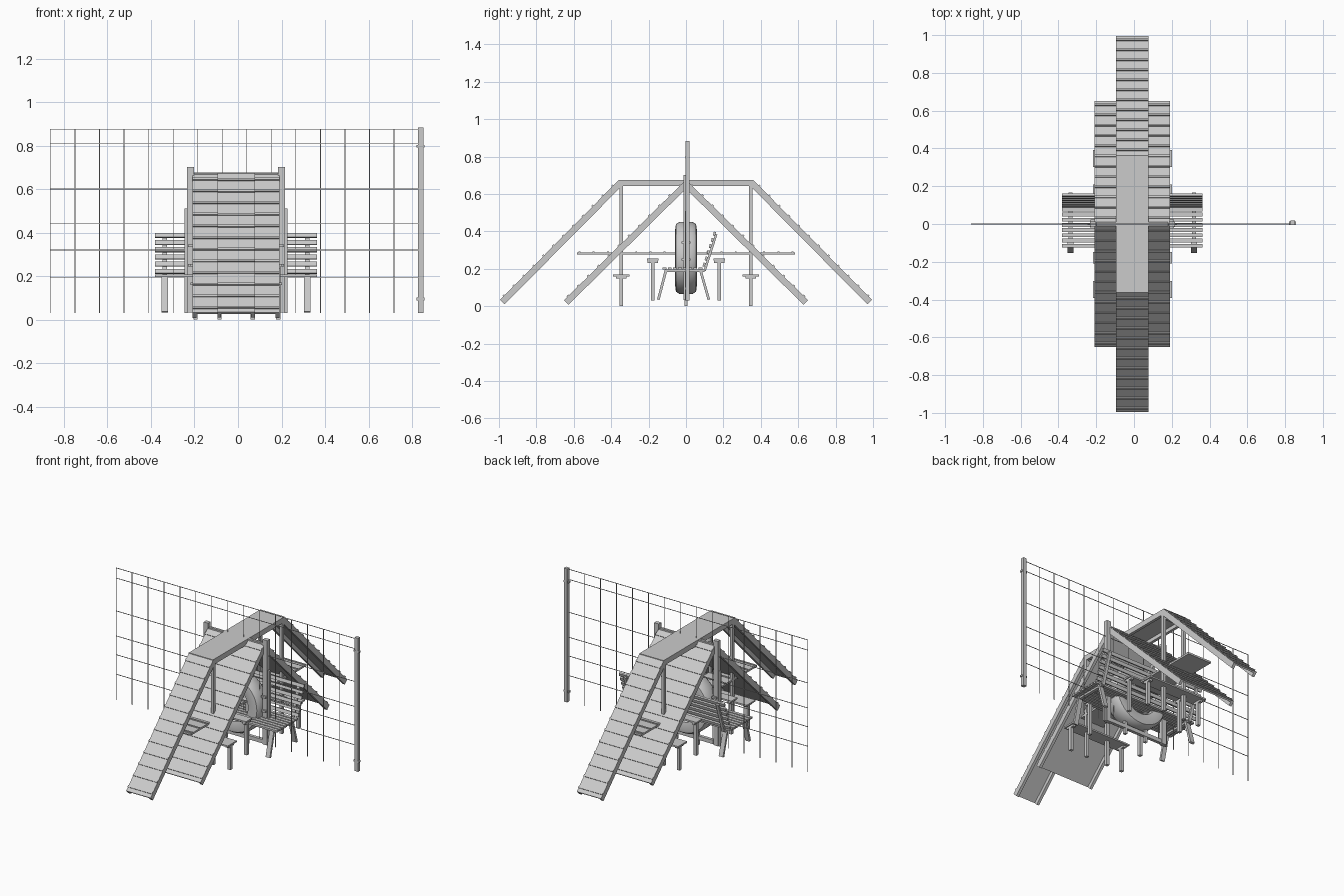
import bpy, bmesh
from math import atan2, hypot, sin, cos, pi

if "Cube" in bpy.data.objects:
    bpy.data.objects.remove(bpy.data.objects["Cube"])

CX = -0.009  # centre line of all the play pieces


def boxes(name, items):
    """One object from (size, centre, x-rotation) boxes."""
    bm = bmesh.new()
    for (sx, sy, sz), (x, y, z), a in items:
        vs = bmesh.ops.create_cube(bm, size=1)["verts"]
        for v in vs:
            px, py, pz = v.co.x * sx, v.co.y * sy, v.co.z * sz
            v.co = (x + px, y + py * cos(a) - pz * sin(a),
                    z + py * sin(a) + pz * cos(a))
    me = bpy.data.meshes.new(name)
    bm.to_mesh(me)
    bm.free()
    ob = bpy.data.objects.new(name, me)
    bpy.context.collection.objects.link(ob)
    return ob


def beam(x, w, t, p, q, off=0.0):
    """Box running from p to q in the y-z plane, shifted along its normal."""
    a = atan2(q[1] - p[1], q[0] - p[0])
    return ((w, hypot(q[0] - p[0], q[1] - p[1]), t),
            (x, (p[0] + q[0]) / 2 - sin(a) * off, (p[1] + q[1]) / 2 + cos(a) * off), a)


def block(x0, x1, y0, y1, z0, z1):
    return ((x1 - x0, y1 - y0, z1 - z0),
            ((x0 + x1) / 2, (y0 + y1) / 2, (z0 + z1) / 2), 0)


def ramp(width, p, q, slats):
    """Deck board, two side rails below, grip slats above."""
    out = [beam(CX, width, 0.01, p, q, -0.005)]
    for s in (-1, 1):
        out.append(beam(CX + s * (width / 2 - 0.009), 0.018, 0.024, p, q, -0.022))
    a = atan2(q[1] - p[1], q[0] - p[0])
    for i in range(slats):
        f = (i + 0.4) / slats
        if q[1] < p[1]:
            f = 1 - f
        y, z = p[0] + (q[0] - p[0]) * f, p[1] + (q[1] - p[1]) * f
        out.append(((width, 0.012, 0.006),
                    (CX, y - sin(a) * 0.003, z + cos(a) * 0.003), a))
    return out


# A-frame: two wide ramps meeting at the ridge
boxes("a_frame_front", ramp(0.4, (-0.652, 0.032), (0.0, 0.676), 12))
boxes("a_frame_back", ramp(0.4, (0.0, 0.676), (0.652, 0.032), 12))

# Raised walkway: two narrow ramps, level deck, legs and cross braces
boxes("walkway_front_ramp", ramp(0.172, (-0.994, 0.034), (-0.36, 0.674), 12))
boxes("walkway_back_ramp", ramp(0.172, (0.36, 0.674), (0.994, 0.034), 12))
boxes("walkway_deck", ramp(0.172, (-0.362, 0.676), (0.362, 0.676), 0))
legs = []
for s in (-1, 1):
    for x in (-0.085, 0.067):
        legs.append(((0.02, 0.02, 0.65), (x, s * 0.346, 0.325), 0))
    legs.append(((0.15, 0.014, 0.02), (CX, s * 0.346, 0.63), 0))
boxes("walkway_legs", legs)

# Seesaw plank with grip slats and a pivot stand
boxes("seesaw_plank", [block(CX - 0.085, CX + 0.085, -0.582, 0.582, 0.276, 0.288)] +
      [((0.17, 0.01, 0.005), (CX, -0.57 + i * 1.14 / 15, 0.29), 0) for i in range(16)])
boxes("seesaw_stand", [((0.018, 0.018, 0.28), (x, 0, 0.14), 0) for x in (-0.085, 0.067)] +
      [((0.17, 0.018, 0.018), (CX, 0, 0.266), 0)])

# Stepping platforms: low outer pair and taller inner pair
for s, side in ((-1, "front"), (1, "back")):
    for y, z, w, foot, label in ((0.346, 0.165, 0.09, 0.0, "low"),
                                 (0.178, 0.25, 0.06, 0.03, "tall")):
        parts = [block(-0.218, 0.202, s * y - w / 2, s * y + w / 2, z - 0.005, z + 0.005)]
        for x in (-0.195, 0.185):
            parts.append(block(x - 0.01, x + 0.01, s * y - 0.01, s * y + 0.01, foot, z))
            parts.append(block(x - 0.01, x + 0.01, s * y - 0.028, s * y + 0.028, z - 0.018, z - 0.004))
        boxes(f"{label}_step_{side}", parts)

# Tyre frame: posts, side strips with cups, top and bottom beams
frame = [block(CX - 0.19, CX + 0.19, -0.01, 0.01, 0.645, 0.675),
         block(CX - 0.19, CX + 0.19, -0.01, 0.01, 0.035, 0.06)]
for s in (-1, 1):
    frame.append(((0.032, 0.026, 0.67), (CX + s * 0.209, 0, 0.367), 0))
    frame.append(((0.014, 0.012, 0.48), (CX + s * 0.23, 0, 0.27), 0))
    for z in (0.25, 0.34):
        frame.append(((0.03, 0.05, 0.012), (CX + s * 0.205, 0, z), 0))
boxes("tyre_frame", frame)

# Tyre: hollow section spun about the y axis
profile = [(-0.025, 0.105), (-0.05, 0.115), (-0.058, 0.15), (-0.054, 0.18), (-0.035, 0.193),
           (0.035, 0.193), (0.054, 0.18), (0.058, 0.15), (0.05, 0.115), (0.025, 0.105),
           (0.04, 0.12), (0.048, 0.15), (0.032, 0.182), (-0.032, 0.182), (-0.048, 0.15), (-0.04, 0.12)]
bm = bmesh.new()
N = 40
rings = [[bm.verts.new((CX + r * cos(2 * pi * i / N), y, 0.258 + r * sin(2 * pi * i / N)))
          for y, r in profile] for i in range(N)]
for i in range(N):
    a, b = rings[i], rings[(i + 1) % N]
    for j in range(len(profile)):
        k = (j + 1) % len(profile)
        bm.faces.new((a[j], a[k], b[k], b[j]))
bmesh.ops.recalc_face_normals(bm, faces=bm.faces)
me = bpy.data.meshes.new("tyre")
bm.to_mesh(me)
bm.free()
tyre = bpy.data.objects.new("tyre", me)
bpy.context.collection.objects.link(tyre)
bpy.context.view_layer.objects.active = tyre
tyre.select_set(True)
bpy.ops.object.shade_smooth_by_angle(angle=0.7)

# Bench: seat slats, leaning back slats and splayed legs
boxes("bench_seat", [((0.745, 0.02, 0.012), (CX, -0.115 + i * 0.0275, 0.202), 0) for i in range(8)])
lean = atan2(0.175, 0.055)
boxes("bench_back", [((0.745, 0.021, 0.012), (CX, 0.097 + 0.055 * f, 0.222 + 0.165 * f), lean)
                     for f in (i / 5 for i in range(6))])
parts = []
for x in (-0.336, 0.318):
    parts += [beam(x, 0.03, 0.014, (-0.148, 0.035), (-0.105, 0.2)),
              beam(x, 0.03, 0.014, (0.075, 0.2), (0.122, 0.035)),
              beam(x, 0.02, 0.012, (-0.11, 0.19), (0.1, 0.19)),
              beam(x, 0.02, 0.012, (0.1, 0.19), (0.162, 0.385))]
boxes("bench_legs", parts)

# Wire fence
W = 0.003
wires = [((W, W, 0.845), (-0.862 + i * 1.692 / 15, 0, 0.4525), 0) for i in range(16)]
wires += [((1.692, W, W), (-0.016, 0, z), 0) for z in (0.875, 0.81, 0.6, 0.44, 0.32, 0.195)]
boxes("fence_wire", wires)

# Fence post with clips
boxes("fence_post", [block(0.828, 0.852, -0.004, 0.018, 0.03, 0.884)] +
      [block(0.82, 0.858, -0.005, 0.012, z - 0.006, z + 0.006) for z in (0.095, 0.797)])
